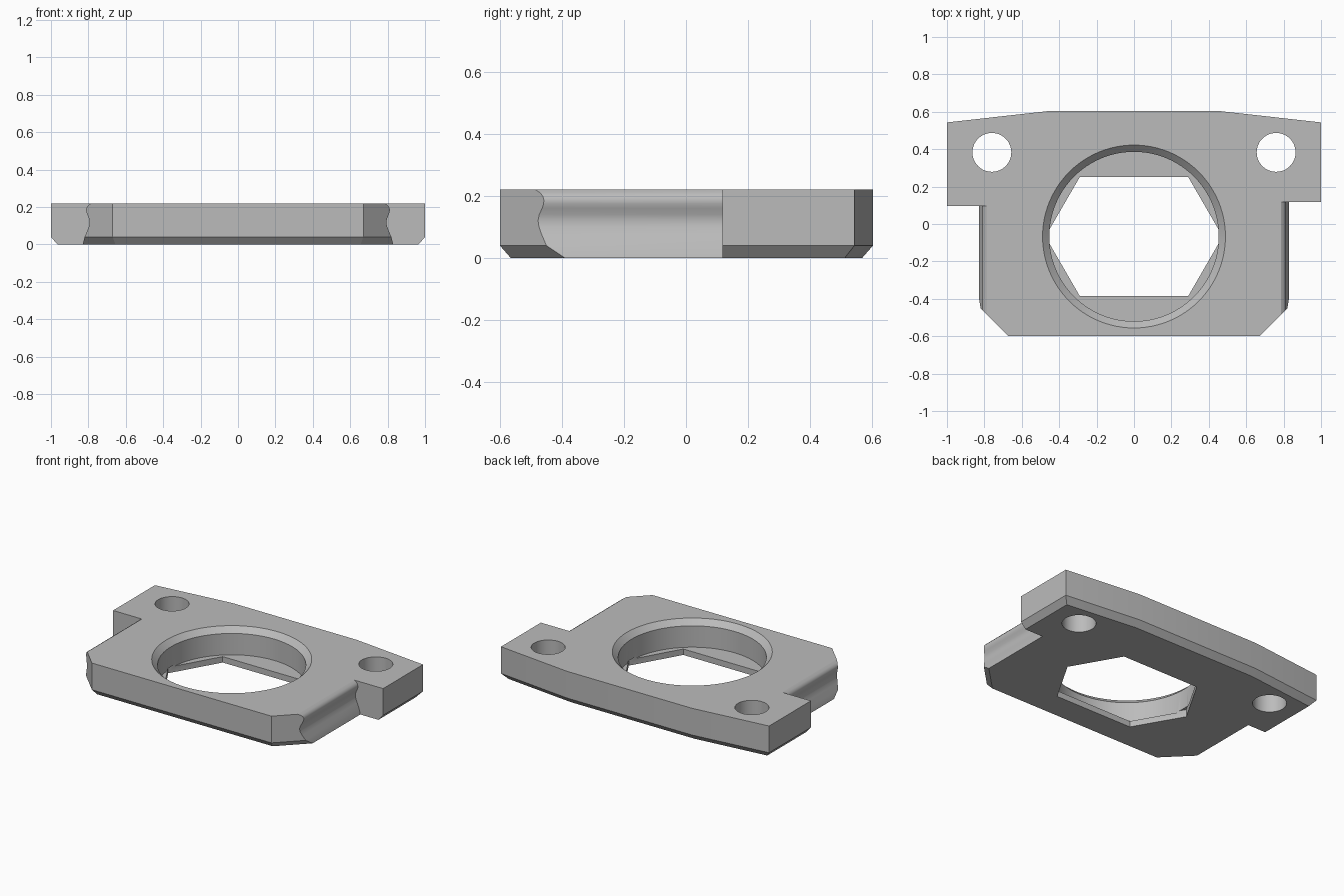
import bpy
import bmesh
import math

HEIGHT = 0.22
BORE_Y = -0.067

if "Cube" in bpy.data.objects:
    bpy.data.objects.remove(bpy.data.objects["Cube"])

grey = bpy.data.materials.new("plain grey")
grey.use_nodes = True
colour = (0.5, 0.5, 0.5, 1)
grey.diffuse_color = colour
grey.node_tree.nodes["Principled BSDF"].inputs["Base Color"].default_value = colour


def finish(bm, name):
    bmesh.ops.recalc_face_normals(bm, faces=bm.faces)
    mesh = bpy.data.meshes.new(name)
    bm.to_mesh(mesh)
    bm.free()
    mesh.materials.append(grey)
    obj = bpy.data.objects.new(name, mesh)
    bpy.context.collection.objects.link(obj)
    return obj


def prism(name, points, offset):
    """Extrude a closed loop of 3D points along an offset."""
    bm = bmesh.new()
    face = bm.faces.new([bm.verts.new(p) for p in points])
    out = bmesh.ops.extrude_face_region(bm, geom=[face])
    top = [v for v in out["geom"] if isinstance(v, bmesh.types.BMVert)]
    bmesh.ops.translate(bm, verts=top, vec=offset)
    return finish(bm, name)


def lathe(name, profile, centre, sides):
    """Stack rings of (radius, height) into a closed round solid."""
    bm = bmesh.new()
    rings = []
    for r, z in profile:
        ring = []
        for i in range(sides):
            a = 2 * math.pi * i / sides
            ring.append(bm.verts.new((centre[0] + r * math.cos(a),
                                      centre[1] + r * math.sin(a), z)))
        rings.append(ring)
    for low, high in zip(rings, rings[1:]):
        for i in range(sides):
            j = (i + 1) % sides
            bm.faces.new((low[i], low[j], high[j], high[i]))
    bm.faces.new(rings[0])
    bm.faces.new(rings[-1])
    return finish(bm, name)


# Plate: outline extruded, with the lower rim drawn in as a chamfer
half = [(0.67, -0.6), (1, -0.27), (1, 0.543), (0.465, 0.603)]
outline = half + [(-x, y) for x, y in reversed(half)]
bm = bmesh.new()
base = bm.faces.new([bm.verts.new((x, y, 0.04)) for x, y in outline])
out = bmesh.ops.extrude_face_region(bm, geom=[base])
for v in out["geom"]:
    if isinstance(v, bmesh.types.BMVert):
        v.co.z = HEIGHT
bmesh.ops.recalc_face_normals(bm, faces=bm.faces)
bottom = [f for f in bm.faces if f.normal.z < -0.9]
if not bottom:
    bottom = [base]
bmesh.ops.inset_region(bm, faces=bottom, thickness=0.035,
                       use_even_offset=True, use_boundary=True)
for f in bottom:
    for v in f.verts:
        v.co.z = 0
plate = finish(bm, "mounting_plate")

# Side notches: wavy wall profile, leaving the two ears at the back
wave = [(0.834, -0.015), (0.83, 0), (0.82, 0.04), (0.805, 0.075),
        (0.796, 0.1), (0.793, 0.12), (0.797, 0.14), (0.806, 0.16),
        (0.811, 0.175), (0.812, 0.187), (0.808, 0.2), (0.799, 0.211),
        (0.785, HEIGHT), (0.77, 0.23), (1.2, 0.23), (1.2, -0.015)]
cutters = []
for side, ear_y in ((1, 0.118), (-1, 0.097)):
    loop = [(side * x, -0.8, z) for x, z in wave]
    cutters.append(prism("notch_cutter", loop, (0, ear_y + 0.8, 0)))

# Screw holes through the ears
for side in (1, -1):
    cutters.append(lathe("screw_hole_cutter", [(0.104, -0.1), (0.104, 0.4)],
                         (side * 0.76, 0.383), 48))

# Round bore with a chamfered mouth
cutters.append(lathe("bore_cutter", [(0.453, 0.04), (0.453, 0.184),
                                     (0.489, HEIGHT), (0.509, 0.24)],
                     (0, BORE_Y), 96))

# Six-sided opening through the thin floor
hexagon = [(0.474, 0), (0.29, 0.318), (-0.29, 0.318),
           (-0.474, 0), (-0.29, -0.318), (0.29, -0.318)]
cutters.append(prism("floor_opening_cutter",
                     [(x, y + BORE_Y, -0.1) for x, y in hexagon],
                     (0, 0, 0.15)))

# Cut the plate, then drop the cutters
bpy.ops.object.select_all(action="DESELECT")
bpy.context.view_layer.objects.active = plate
plate.select_set(True)
for cutter in cutters:
    cutter.hide_render = True
    mod = plate.modifiers.new("cut", "BOOLEAN")
    mod.operation = "DIFFERENCE"
    mod.solver = "EXACT"
    mod.object = cutter
    bpy.ops.object.modifier_apply(modifier=mod.name)
for cutter in cutters:
    bpy.data.objects.remove(cutter)

bpy.ops.object.shade_smooth_by_angle(angle=math.radians(30))
